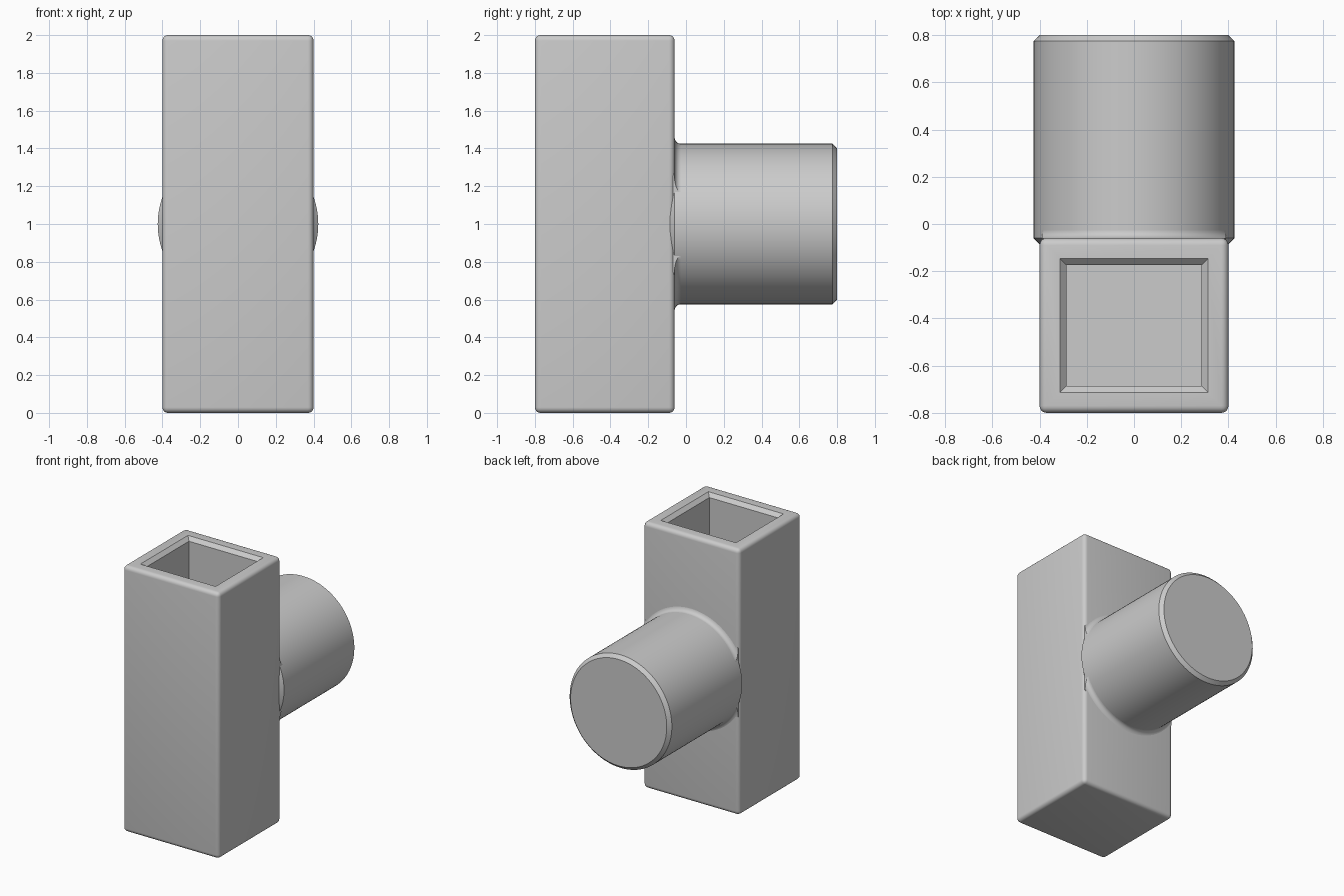
import bpy, bmesh, math
from mathutils import Vector, Matrix

cube = bpy.data.objects.get("Cube")
if cube:
    bpy.data.objects.remove(cube, do_unlink=True)

grey = bpy.data.materials.new("plain grey")
grey.use_nodes = True
colour = (0.6, 0.6, 0.6, 1)
grey.diffuse_color = colour
grey.node_tree.nodes["Principled BSDF"].inputs["Base Color"].default_value = colour


def finish(name, bm):
    bmesh.ops.recalc_face_normals(bm, faces=bm.faces)
    mesh = bpy.data.meshes.new(name)
    bm.to_mesh(mesh)
    bm.free()
    obj = bpy.data.objects.new(name, mesh)
    bpy.context.collection.objects.link(obj)
    mesh.materials.append(grey)
    bpy.ops.object.select_all(action="DESELECT")
    obj.select_set(True)
    bpy.context.view_layer.objects.active = obj
    bpy.ops.object.shade_smooth_by_angle(angle=math.radians(30))
    return obj


def box(size, centre):
    bm = bmesh.new()
    bmesh.ops.create_cube(bm, size=1, matrix=Matrix.Translation(centre) @ Matrix.Diagonal((*size, 1)))
    return bm


def lathe(profile, steps=96):
    """Solid of revolution about the y direction at mid height; profile is (radius, y)."""
    bm = bmesh.new()
    rings = []
    for r, y in profile:
        angles = [math.tau * i / steps for i in range(steps)]
        rings.append([bm.verts.new((r * math.cos(a), y, 1 + r * math.sin(a))) for a in angles])
    for a, b in zip(rings, rings[1:]):
        for i in range(steps):
            j = (i + 1) % steps
            bm.faces.new((a[i], a[j], b[j], b[i]))
    bm.faces.new(rings[0])
    bm.faces.new(rings[-1])
    return bm


# Square post with rounded outer edges
bm = box((0.8, 0.74, 2), (0, -0.43, 1))
bmesh.ops.bevel(bm, geom=bm.edges[:], offset=0.03, segments=5, profile=0.5, affect="EDGES")
bm.normal_update()

# Chamfered square socket sunk into the top
top = max(bm.faces, key=lambda f: f.calc_center_median().z + f.calc_area())
bmesh.ops.inset_region(bm, faces=[top], thickness=0.057, use_even_offset=True)
bmesh.ops.inset_region(bm, faces=[top], thickness=0.027, use_even_offset=True)
bmesh.ops.translate(bm, verts=top.verts[:], vec=(0, 0, -0.027))
floor = bmesh.ops.extrude_discrete_faces(bm, faces=[top])["faces"][0]
bmesh.ops.translate(bm, verts=floor.verts[:], vec=(0, 0, -1.86))
finish("square_post", bm)

# Round peg, chamfered at both ends
finish("round_peg", lathe([(0.4, -0.085), (0.425, -0.06), (0.425, 0.775), (0.4, 0.8)]))

# Concave fillet where the peg meets the post, trimmed to the post width
curve = []
for i in range(9):
    a = math.radians(90 * i / 8)
    curve.append((0.467 - 0.042 * math.sin(a), -0.028 - 0.034 * math.cos(a)))
collar = lathe([(0.467, -0.09)] + curve + [(0.41, -0.028)])
for side in (-1, 1):
    cut = bmesh.ops.bisect_plane(collar, geom=collar.verts[:] + collar.edges[:] + collar.faces[:],
                                 plane_co=(0.39 * side, 0, 0), plane_no=(side, 0, 0), clear_outer=True)
    rim = [e for e in cut["geom_cut"] if isinstance(e, bmesh.types.BMEdge)]
    bmesh.ops.holes_fill(collar, edges=rim)
finish("peg_fillet", collar)
